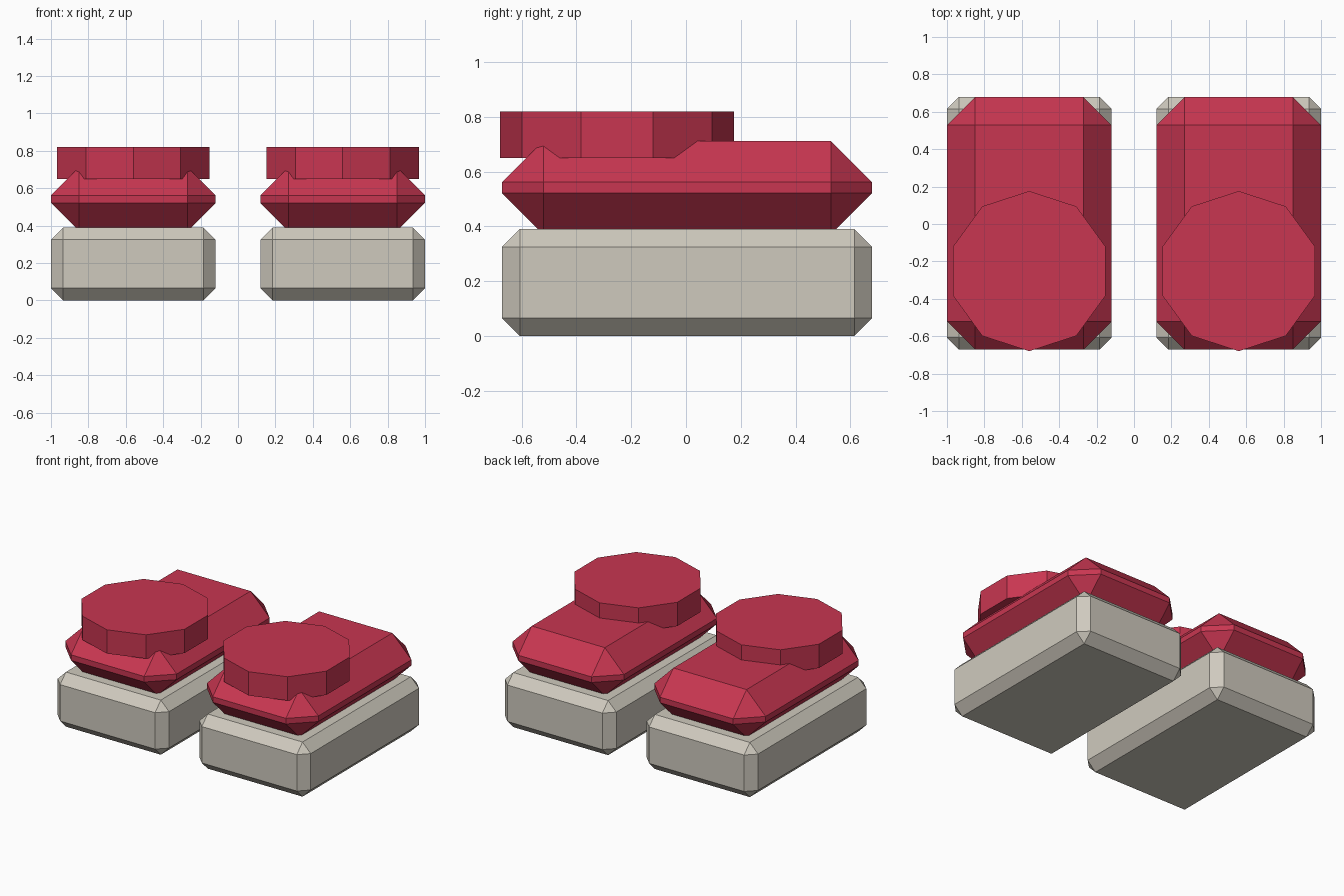
import bpy

if "Cube" in bpy.data.objects:
    bpy.data.objects.remove(bpy.data.objects["Cube"])


def make_material(name, rgb255):
    def lin(c):
        c /= 255
        return c / 12.92 if c <= 0.04045 else ((c + 0.055) / 1.055) ** 2.4
    mat = bpy.data.materials.new(name)
    mat.diffuse_color = (*[lin(c) for c in rgb255], 1.0)
    mat.use_nodes = True
    mat.node_tree.nodes["Principled BSDF"].inputs["Base Color"].default_value = mat.diffuse_color
    return mat


red = make_material("crimson", (200, 54, 81))
cream = make_material("warm grey", (207, 202, 190))


def bevelled_box(name, centre, size, bevel, mat):
    bpy.ops.mesh.primitive_cube_add(size=1, location=centre)
    ob = bpy.context.object
    ob.name = name
    ob.dimensions = size
    bpy.ops.object.transform_apply(location=False, rotation=False, scale=True)
    mod = ob.modifiers.new("chamfer", 'BEVEL')
    mod.width = bevel
    mod.segments = 1
    ob.data.materials.append(mat)


for side, x in (("left", -0.56), ("right", 0.56)):
    # thick chamfered sole
    bevelled_box(side + "_sole", (x, 0.004, 0.195), (0.88, 1.352, 0.39), 0.065, cream)
    # upper, its chamfered underside sunk slightly into the sole
    bevelled_box(side + "_upper", (x, 0.004, 0.541), (0.88, 1.352, 0.342), 0.151, red)
    # ten-sided toe cap
    bpy.ops.mesh.primitive_cylinder_add(vertices=10, radius=0.428, depth=0.17,
                                        location=(x, -0.252, 0.735))
    cap = bpy.context.object
    cap.name = side + "_toe_cap"
    cap.data.materials.append(red)
